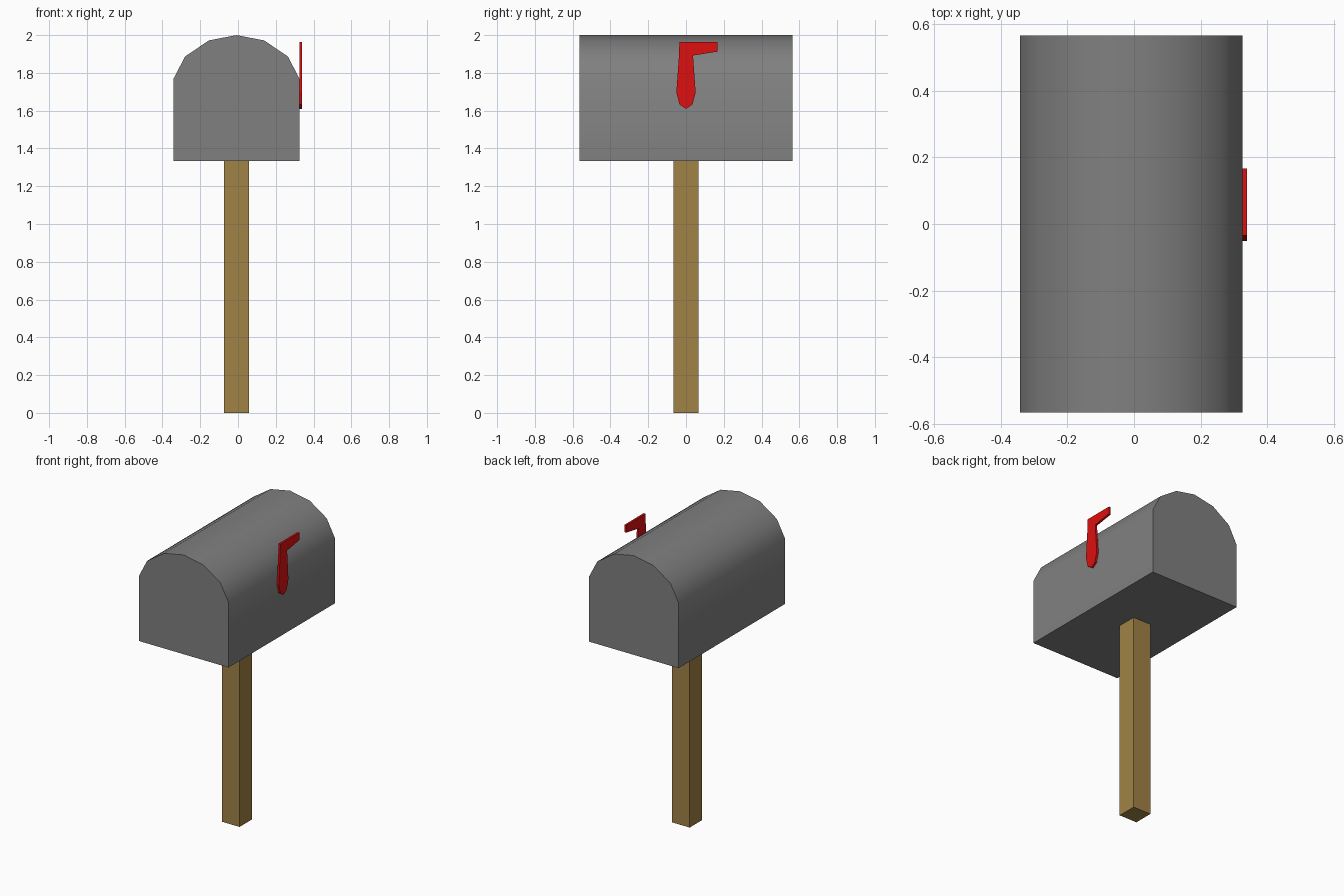
import bpy
import bmesh
from math import radians
from mathutils import Matrix, Vector

cube = bpy.data.objects.get("Cube")
if cube:
    bpy.data.objects.remove(cube, do_unlink=True)

CX = -0.008  # centre line of the box and post


def make_material(name, rgb):
    mat = bpy.data.materials.new(name)
    mat.use_nodes = True
    color = (*rgb, 1.0)
    mat.diffuse_color = color
    mat.node_tree.nodes["Principled BSDF"].inputs["Base Color"].default_value = color
    return mat


def extrude_profile(name, points, offset, material):
    """Solid made by pushing a closed outline along an offset vector."""
    bm = bmesh.new()
    face = bm.faces.new([bm.verts.new(p) for p in points])
    result = bmesh.ops.extrude_face_region(bm, geom=[face], use_keep_orig=True)
    moved = [v for v in result["geom"] if isinstance(v, bmesh.types.BMVert)]
    bmesh.ops.translate(bm, verts=moved, vec=Vector(offset))
    bmesh.ops.recalc_face_normals(bm, faces=bm.faces)
    mesh = bpy.data.meshes.new(name)
    bm.to_mesh(mesh)
    bm.free()
    obj = bpy.data.objects.new(name, mesh)
    bpy.context.collection.objects.link(obj)
    mesh.materials.append(material)
    return obj


def smooth(obj, angle):
    bpy.ops.object.select_all(action="DESELECT")
    obj.select_set(True)
    bpy.context.view_layer.objects.active = obj
    bpy.ops.object.shade_smooth_by_angle(angle=radians(angle))


grey = make_material("grey metal", (0.216, 0.216, 0.216))
wood = make_material("brown wood", (0.352, 0.223, 0.061))
red = make_material("red paint", (0.716, 0.005, 0.005))

# Box with an arched roof
half = [(0.333, 1.333), (0.333, 1.77), (0.272, 1.887), (0.146, 1.972)]
outline = half + [(0, 2.0)] + [(-x, z) for x, z in reversed(half)]
box = extrude_profile("mailbox_body", [(CX + x, -0.565, z) for x, z in outline],
                      (0, 1.13, 0), grey)
smooth(box, 40)

# Square post
r = 0.066
corners = [(-r, -r), (r, -r), (r, r), (-r, r)]
extrude_profile("post", [(CX + x, y, 0) for x, y in corners], (0, 0, 1.334), wood)

# Signal flag on the left wall: tapered arm with a tab pointing back
arm = [(0.037, 1.892), (0.051, 1.696), (0.034, 1.632)]
flag = [(-0.035, 1.963), (0.167, 1.963), (0.167, 1.913)] + arm
flag += [(0, 1.61)] + [(-y, z) for y, z in reversed(arm)]
extrude_profile("signal_flag", [(0.325, y, z) for y, z in flag], (0.014, 0, 0), red)
